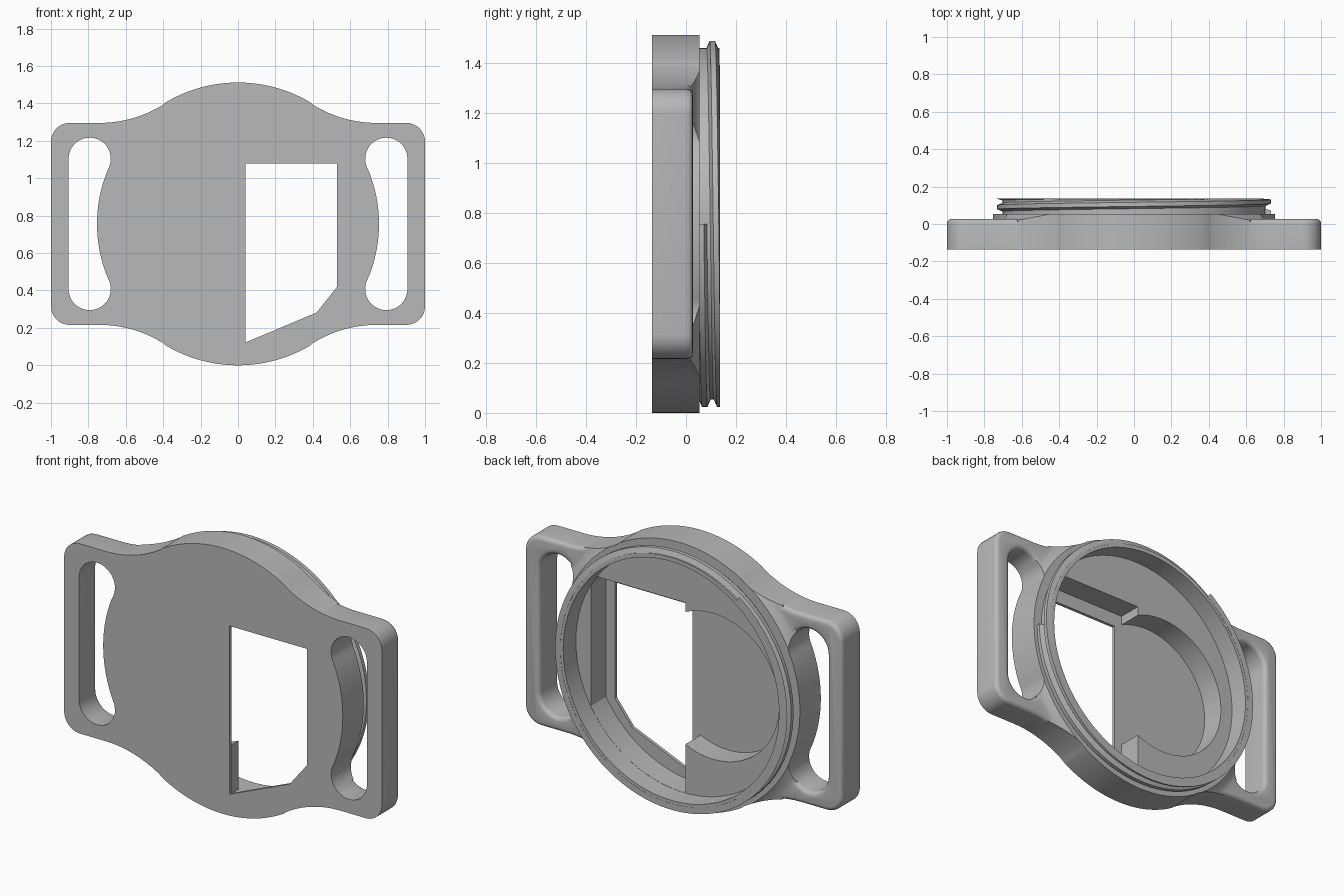
import bpy, bmesh
from math import sin, cos, pi, radians, atan2, hypot

if "Cube" in bpy.data.objects:
    bpy.data.objects.remove(bpy.data.objects["Cube"])

CZ = 0.756                      # height of the case centre
FRONT, PLATE, BOSS, RIM = -0.135, 0.027, 0.053, 0.135
LEDGE, FLOOR = 0.02, -0.117

grey = bpy.data.materials.new("plain grey")
grey.use_nodes = True
grey.diffuse_color = (0.48, 0.48, 0.48, 1)
grey.node_tree.nodes["Principled BSDF"].inputs["Base Color"].default_value = (0.48, 0.48, 0.48, 1)


def finish(bm, name):
    bmesh.ops.recalc_face_normals(bm, faces=bm.faces)
    mesh = bpy.data.meshes.new(name)
    bm.to_mesh(mesh)
    bm.free()
    mesh.materials.append(grey)
    obj = bpy.data.objects.new(name, mesh)
    bpy.context.collection.objects.link(obj)
    return obj


def arc(cx, cz, r, a0, a1, n):
    steps = [radians(a0 + (a1 - a0) * i / n) for i in range(n + 1)]
    return [(cx + r * cos(a), cz + r * sin(a)) for a in steps]


def circle(r, cx=0, cz=0, n=128):
    return arc(cx, cz, r, 0, 360, n)[:-1]


def prism(name, sections):
    """Loft closed (x, z) outlines given with their y depth; z counts from the centre."""
    bm = bmesh.new()
    rings = [[bm.verts.new((x, y, z + CZ)) for x, z in pts] for y, pts in sections]
    for a, b in zip(rings, rings[1:]):
        for i in range(len(a)):
            j = (i + 1) % len(a)
            bm.faces.new((a[i], a[j], b[j], b[i]))
    bm.faces.new(rings[0])
    bm.faces.new(rings[-1])
    return finish(bm, name)


def combine(obj, other, op, keep=False):
    mod = obj.modifiers.new(op, 'BOOLEAN')
    mod.operation, mod.object, mod.solver = op, other, 'EXACT'
    bpy.context.view_layer.objects.active = obj
    bpy.ops.object.modifier_apply(modifier=mod.name)
    if not keep:
        bpy.data.objects.remove(other)


def mirrored(pts, sx, sz):
    out = [(x * sx, z * sz) for x, z in pts]
    return out[::-1] if sx * sz < 0 else out


# Outline: one quarter (strap corner, concave blend, round top), then mirrored
HALF, BLEND, BX = 0.54, 0.64, 0.74
touch = atan2(HALF + BLEND, BX)
quarter = arc(0.9, HALF - 0.1, 0.1, 0, 90, 8)
quarter += arc(BX, HALF + BLEND, BLEND, 270, 180 + touch * 180 / pi, 14)
quarter += arc(0, 0, CZ, touch * 180 / pi, 90, 20)[1:]
outline = []
for sx, sz in ((1, 1), (-1, 1), (-1, -1), (1, -1)):
    for p in mirrored(quarter, sx, sz):
        if not outline or hypot(p[0] - outline[-1][0], p[1] - outline[-1][1]) > 1e-4:
            outline.append(p)
if hypot(outline[0][0] - outline[-1][0], outline[0][1] - outline[-1][1]) < 1e-4:
    outline.pop()

# Strap slot: straight outside, round ends, inner side following the case
slot = arc(0.793, 0.348, 0.113, 0, 204, 20)
inner = atan2(slot[-1][1], slot[-1][0]) * 180 / pi
slot += arc(0, 0, 0.754, inner, -inner, 20)[1:-1]
slot += [(x, -z) for x, z in slot[20::-1]]


def cut_slots(obj):
    for s in (1, -1):
        combine(obj, prism("slot_cutter", [(-0.3, mirrored(slot, s, 1)), (0.3, mirrored(slot, s, 1))]),
                'DIFFERENCE')


# Plate with strap bars, back edges rounded
body = prism("case_body", [(FRONT, outline), (PLATE, outline)])
cut_slots(body)
bm = bmesh.new()
bm.from_mesh(body.data)
rim_edges = [e for e in bm.edges
             if all(v.co.y > PLATE - 0.001 and hypot(v.co.x, v.co.z - CZ) > 0.77 for v in e.verts)
             and e.calc_face_angle(0) > 1]
bmesh.ops.bevel(bm, geom=rim_edges, offset=0.024, segments=4, profile=0.5, affect='EDGES')
bm.to_mesh(body.data)
bm.free()

# Raised round boss, sloping down to the straps
boss = prism("boss", [(-0.06, circle(0.83)), (0.02, circle(0.83)), (0.03, circle(0.80)),
                      (0.042, circle(0.772)), (BOSS, circle(0.757))])
combine(boss, prism("boss_clip", [(-0.3, outline), (0.3, outline)]), 'INTERSECT')
cut_slots(boss)
combine(body, boss, 'UNION')

# Neck that carries the thread
combine(body, prism("neck", [(0.0, circle(0.703)), (RIM - 0.001, circle(0.703))]), 'UNION')

# Round cavity down to the ledge
combine(body, prism("cavity", [(LEDGE, circle(0.679)), (0.3, circle(0.679))]), 'DIFFERENCE')

# Deep pocket beside the window, bounded by the case wall
box = [(-0.01, -0.8), (0.585, -0.8), (0.585, 0.404), (-0.01, 0.404)]
pocket = prism("pocket", [(FLOOR, box), (0.1, box)])
combine(pocket, prism("pocket_clip", [(-0.3, circle(0.678)), (0.3, circle(0.678))]), 'INTERSECT')
combine(body, pocket, 'DIFFERENCE')

# Round pocket next to it
coin = circle(0.415, -0.185, -0.025, 96)
combine(body, prism("coin_pocket", [(FLOOR, coin), (0.1, coin)]), 'DIFFERENCE')

# Window through the front
window = [(0.04, 0.324), (0.53, 0.324), (0.53, -0.336), (0.42, -0.474), (0.04, -0.634)]
combine(body, prism("window", [(-0.3, window), (0.0, window)]), 'DIFFERENCE')

# Screw thread: a ridge winding around the neck, trimmed flush at the rim
bm = bmesh.new()
profile = [(0.696, -0.026), (0.732, -0.011), (0.732, 0.011), (0.696, 0.026)]
rings = []
steps = 200
for i in range(steps + 1):
    turn = 1.65 * i / steps
    a = -2 * pi * turn
    y = 0.06 + 0.06 * turn
    rings.append([bm.verts.new((r * cos(a), min(max(y + d, BOSS - 0.01), RIM), CZ + r * sin(a)))
                  for r, d in profile])
for a, b in zip(rings, rings[1:]):
    for i in range(4):
        j = (i + 1) % 4
        bm.faces.new((a[i], a[j], b[j], b[i]))
bm.faces.new(rings[0])
bm.faces.new(rings[-1])
thread = finish(bm, "screw_thread")

# Smooth shading with sharp edges kept
for obj in (body, thread):
    bpy.ops.object.select_all(action='DESELECT')
    obj.select_set(True)
    bpy.context.view_layer.objects.active = obj
    bpy.ops.object.shade_smooth_by_angle(angle=radians(28))
